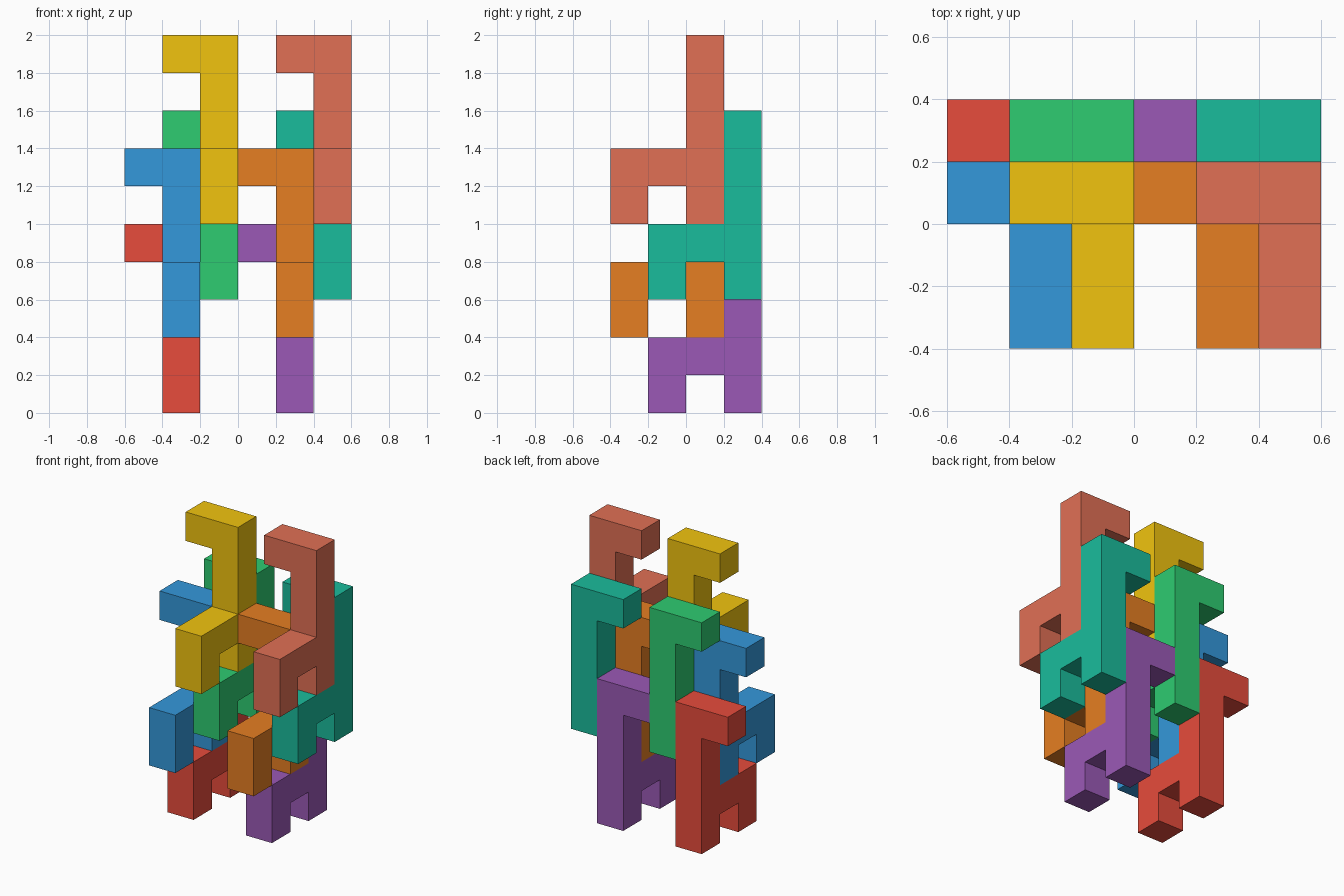
import bpy, bmesh
from mathutils import Vector

if "Cube" in bpy.data.objects:
    bpy.data.objects.remove(bpy.data.objects["Cube"])

U = 0.2  # edge of one cube unit

# Side outline (y, z) of one block: tall post with a hooked arm to the front
PROFILE = [(1, 0), (1, 5), (0, 5), (0, 2), (-2, 2), (-2, 0), (-1, 0), (-1, 1), (0, 1), (0, 0)]


def linear(hex_colour):
    srgb = [int(hex_colour[i:i + 2], 16) / 255 for i in (0, 2, 4)]
    return [c / 12.92 if c <= 0.04045 else ((c + 0.055) / 1.055) ** 2.4 for c in srgb] + [1.0]


def block(name, cell, colour):
    bm = bmesh.new()
    # Post and arm: outline extruded one unit along x
    side = bm.faces.new([bm.verts.new((0, y * U, z * U)) for y, z in PROFILE])
    ext = bmesh.ops.extrude_face_region(bm, geom=[side], use_keep_orig=True)
    bmesh.ops.translate(bm, vec=(U, 0, 0),
                        verts=[g for g in ext["geom"] if isinstance(g, bmesh.types.BMVert)])
    bmesh.ops.recalc_face_normals(bm, faces=bm.faces[:])

    # Top nub: split off the top cube's left face and pull it out along -x
    bmesh.ops.bisect_plane(bm, geom=bm.verts[:] + bm.edges[:] + bm.faces[:],
                           plane_co=(0, 0, 4 * U), plane_no=(0, 0, 1))
    bm.normal_update()
    nub = [f for f in bm.faces if f.normal.x < -0.9 and f.calc_center_median().z > 4 * U]
    ext = bmesh.ops.extrude_discrete_faces(bm, faces=nub)
    bmesh.ops.translate(bm, vec=(-U, 0, 0), verts=ext["faces"][0].verts[:])

    # Clean up coplanar splits
    bmesh.ops.remove_doubles(bm, verts=bm.verts[:], dist=1e-5)
    bmesh.ops.dissolve_limit(bm, angle_limit=0.01, verts=bm.verts[:], edges=bm.edges[:])
    bmesh.ops.recalc_face_normals(bm, faces=bm.faces[:])

    mesh = bpy.data.meshes.new(name)
    bm.to_mesh(mesh)
    bm.free()
    mat = bpy.data.materials.new(name + "_paint")
    mat.diffuse_color = linear(colour)
    mat.use_nodes = True
    mat.node_tree.nodes["Principled BSDF"].inputs["Base Color"].default_value = mat.diffuse_color
    mesh.materials.append(mat)
    obj = bpy.data.objects.new(name, mesh)
    obj.location = Vector(cell) * U
    bpy.context.collection.objects.link(obj)


# Interlocking stack of four blocks, repeated three units to the left
STACK = [
    ("back_low", (1, 1, 0), "9b59b6", "e74c3c"),
    ("front_low", (1, 0, 2), "e67e22", "3498db"),
    ("back_high", (2, 1, 3), "1abc9c", "2ecc71"),
    ("front_high", (2, 0, 5), "e17055", "f1c40f"),
]
for part, (x, y, z), right_colour, left_colour in STACK:
    block("right_block_" + part, (x, y, z), right_colour)
    block("left_block_" + part, (x - 3, y, z), left_colour)
